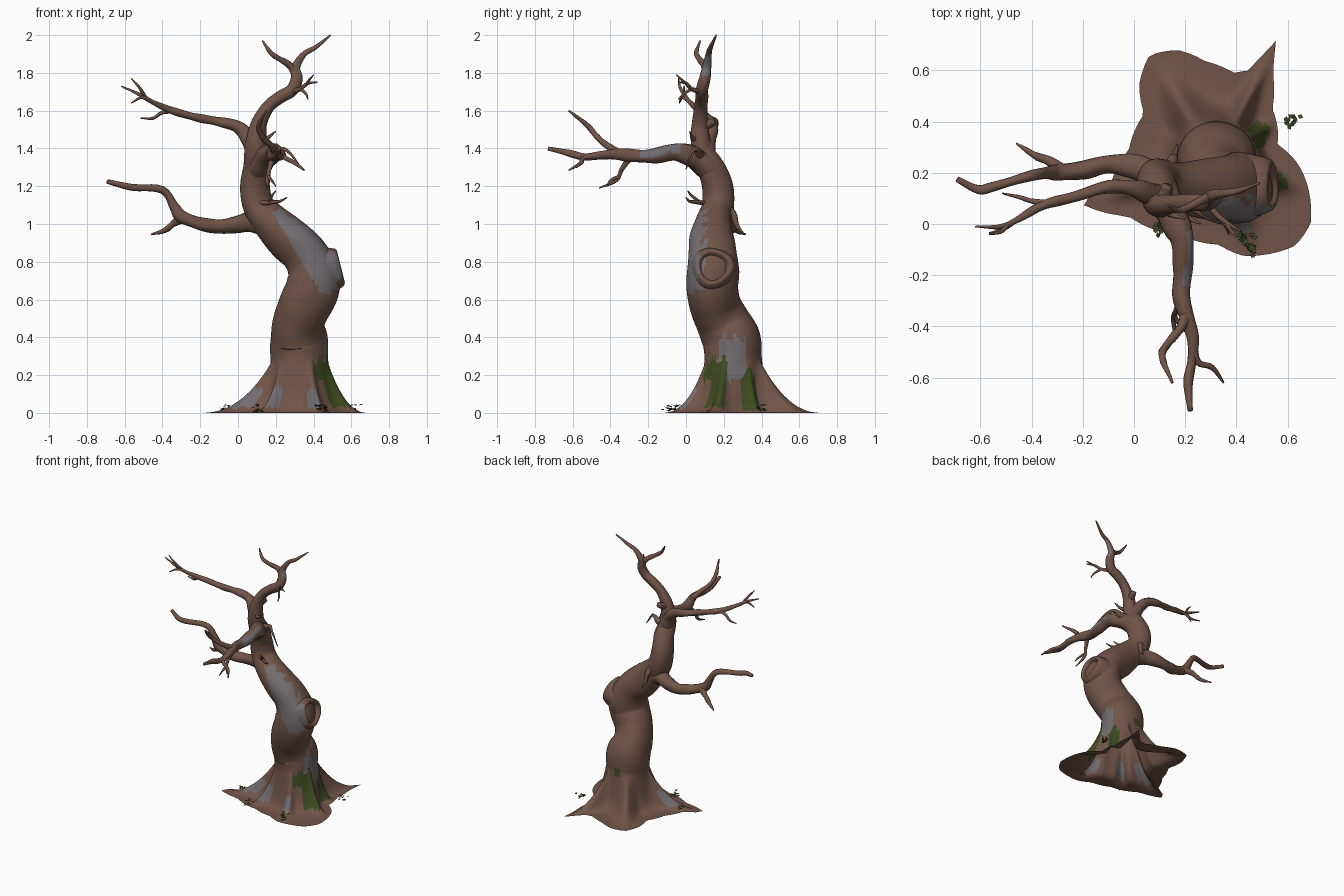
import bpy, math, random
from mathutils import Vector

random.seed(4)


def material(name, rgb):
    m = bpy.data.materials.new(name)
    m.diffuse_color = (*rgb, 1)
    return m


MATS = [material("brown bark", (.165, .088, .063)),
        material("grey bark", (.165, .15, .16)),
        material("green moss", (.048, .068, .014))]


def add_object(name, verts, faces, rule=None, smooth=True):
    me = bpy.data.meshes.new(name)
    me.from_pydata([tuple(v) for v in verts], [], faces)
    for m in MATS:
        me.materials.append(m)
    for p in me.polygons:
        p.use_smooth = smooth
        if rule:
            p.material_index = rule(p.center, p.normal)
    ob = bpy.data.objects.new(name, me)
    bpy.context.collection.objects.link(ob)
    return ob


def spline(pts, steps):
    """Catmull-Rom through (x, y, z, radius) stations"""
    P = [Vector(p) for p in pts]
    P = [2 * P[0] - P[1]] + P + [2 * P[-1] - P[-2]]
    out = []
    for i in range(1, len(P) - 2):
        a, b, c, d = P[i - 1:i + 3]
        for k in range(steps):
            t = k / steps
            out.append(.5 * (2 * b + (c - a) * t + (2 * a - 5 * b + 4 * c - d) * t * t
                             + (3 * b - a - 3 * c + d) * t ** 3))
    return out + [P[-2]]


def tube_rings(pts, sides, steps, bump, ref=None):
    path = spline(pts, steps)
    pos = [p.to_3d() for p in path]
    d = pos[-1] - pos[0]
    if ref is None:
        k = min(range(3), key=lambda i: abs(d[i]))
        ref = Vector([float(i == k) for i in range(3)])
    u, rings, dist = ref, [], 0
    for i, p in enumerate(pos):
        t = (pos[min(i + 1, len(pos) - 1)] - pos[max(i - 1, 0)]).normalized()
        u = (u - u.dot(t) * t).normalized()
        v = t.cross(u)
        if i:
            dist += (p - pos[i - 1]).length
        ring = []
        for j in range(sides):
            a = 2 * math.pi * j / sides
            q = dist / max(pts[0][3], .02)
            f = 1 + bump * min(1, i / 6) * (math.sin(3 * a + 1.3 * q) + .7 * math.sin(2 * a - 2.1 * q + 1)
                                            + .9 * math.sin(2.9 * q))
            ring.append(p + path[i][3] * f * (math.cos(a) * u + math.sin(a) * v))
        rings.append(ring)
    return rings


def loft(name, rings, rule=None):
    n = len(rings[0])
    verts = [v for r in rings for v in r]
    faces = [(i * n + j, i * n + (j + 1) % n, (i + 1) * n + (j + 1) % n, (i + 1) * n + j)
             for i in range(len(rings) - 1) for j in range(n)]
    faces.append(tuple(range(len(verts) - n, len(verts))))
    return add_object(name, verts, faces, rule)


def limb(name, pts, sides=12, rule=None, bump=.05):
    return loft(name, tube_rings(pts, sides, 5, bump), rule)


# Trunk path, running into the tallest branch
TRUNK = [(.325, .25, .28, .152), (.32, .245, .38, .15), (.315, .2, .47, .143), (.345, .155, .56, .138),
         (.395, .135, .66, .135), (.4, .14, .75, .138), (.35, .14, .85, .125), (.26, .14, .93, .113),
         (.165, .15, 1.02, .098), (.105, .17, 1.1, .084), (.088, .165, 1.2, .078), (.1, .13, 1.3, .073),
         (.095, .09, 1.38, .06), (.1, .075, 1.46, .05), (.115, .075, 1.54, .041), (.16, .08, 1.62, .035),
         (.22, .085, 1.67, .034), (.285, .085, 1.71, .032), (.31, .1, 1.77, .03), (.305, .11, 1.83, .024),
         (.35, .12, 1.9, .016), (.41, .13, 1.935, .012), (.49, .16, 2.0, .004)]
CX, CY, N = .325, .25, 96

# Outline of the spreading root skirt, seen from above
OUTLINE = [(-.22, .085), (-.09, .16), (-.02, .29), (.04, .43), (.02, .545), (.06, .66), (.17, .68), (.28, .635),
           (.39, .59), (.46, .6), (.555, .735), (.54, .6), (.54, .45), (.56, .31), (.64, .235), (.685, .12),
           (.69, 0), (.63, -.085), (.51, -.12), (.43, -.125), (.33, -.08), (.18, -.04), (-.02, .03)]
polar = sorted((math.atan2(y - CY, x - CX) % math.tau, math.hypot(x - CX, y - CY)) for x, y in OUTLINE)
polar = [(polar[-1][0] - math.tau, polar[-1][1])] + polar + [(polar[0][0] + math.tau, polar[0][1])]


def reach(a):
    for (a0, r0), (a1, r1) in zip(polar, polar[1:]):
        if a0 <= a <= a1:
            return r0 + (r1 - r0) * (a - a0) / (a1 - a0)


ROOTS = [(64, 12), (122, 17), (197, 13), (230, 10), (291, 11), (32, 11), (342, 11)]


def ridge(deg):
    return max(math.exp(-(((deg - c + 180) % 360 - 180) / w) ** 2) for c, w in ROOTS)


def bark_rule(c, n):
    z, a = c.z, math.degrees(math.atan2(c.y - CY, c.x - CX))
    w = .02 * math.sin(a * .25) + .01 * math.sin(a * .6)
    if z < .45:
        if .03 < z < .28 + w and -64 < a < -12 and (z > .17 or a > -42):
            return 2
        if 15 < a < 46 and .012 < z < .22 + w or 86 < a < 104 and .25 < z < .32:
            return 2
        if -32 < a < 27 and .17 < z < .4 + w:
            return 1
        if .025 < z < .13 and any(abs(a % 360 - r) < 8 for r in (199, 232, 290)):
            return 1
    elif .64 < z < 1.08 and c.y < .1 + w and c.x > .17 + (1.08 - z) * .6:
        return 1
    elif 1.78 < z < 1.9 and n.x > .5:
        return 1
    return 0


# Trunk and root skirt as one skin
rings = tube_rings(TRUNK, N, 5, .032, Vector((1, 0, 0)))
skirt = []
for k in range(18, 0, -1):
    t = (k / 18) ** 1.5
    ring = []
    for j in range(N):
        a = math.tau * j / N
        v, R = rings[0][j], reach(a)
        power = 7 - 4.8 * ridge(math.degrees(a))
        ring.append(Vector((v.x + (CX + R * math.cos(a) - v.x) * t, v.y + (CY + R * math.sin(a) - v.y) * t,
                            v.z * (1 - t) ** power)))
    skirt.append(ring)
loft("trunk_and_roots", skirt + rings, bark_rule)

# Hollow stub of a lost limb on the right side
axis = Vector((1, .05, .25)).normalized()
side = Vector((0, 1, 0))
up = axis.cross(side)
hollow = []
for r, h in [(.135, -.09), (.122, -.03), (.11, .015), (.1, .038), (.086, .046), (.074, .036), (.066, .015),
             (.055, .004), (.02, .002)]:
    hollow.append([Vector((.5, .145, .765)) + axis * h
                   + r * (1 + .06 * math.sin(3 * a + 1)) * (math.cos(a) * side + math.sin(a) * up)
                   for a in (math.tau * j / 28 for j in range(28))])
loft("hollow_knot", hollow, lambda c, n: 1 if c.y < .07 and c.z > .66 and n.x < .9 else 0)

# Lower left limb
limb("lower_left_limb", [(.17, .15, 1.0, .075), (.08, .19, 1.015, .06), (0, .225, 1.0, .046), (-.1, .235, .987, .038),
                         (-.2, .21, 1.0, .035), (-.3, .2, 1.04, .032), (-.335, .2, 1.09, .026), (-.4, .19, 1.18, .02),
                         (-.55, .145, 1.193, .018), (-.61, .135, 1.205, .017), (-.69, .175, 1.225, .012)], 14)
limb("lower_left_fork", [(-.27, .2, 1.03, .028), (-.33, .245, 1.01, .019), (-.39, .27, .965, .014),
                         (-.46, .315, .945, .004)])

# Upper left limb
limb("upper_left_limb", [(.1, .1, 1.37, .055), (.06, .115, 1.45, .045), (0, .14, 1.515, .033), (-.1, .145, 1.54, .025),
                         (-.22, .11, 1.565, .021), (-.35, .075, 1.6, .019), (-.45, .02, 1.645, .013),
                         (-.52, -.01, 1.685, .01), (-.62, -.01, 1.73, .003)], 14)
limb("upper_left_twig_a", [(-.33, .08, 1.6, .014), (-.4, .09, 1.59, .01), (-.45, .105, 1.56, .008),
                           (-.515, .12, 1.56, .003)], 8)
limb("upper_left_twig_b", [(-.49, 0, 1.67, .01), (-.52, -.03, 1.72, .008), (-.565, -.04, 1.77, .003)], 8)
limb("upper_left_twig_c", [(-.46, .015, 1.65, .01), (-.51, -.02, 1.67, .008), (-.565, -.035, 1.64, .003)], 8)

# Front limb
limb("front_limb", [(.1, .14, 1.28, .07), (.135, .06, 1.34, .062), (.175, -.02, 1.375, .052), (.19, -.08, 1.38, .045),
                    (.19, -.18, 1.36, .038), (.185, -.28, 1.36, .034), (.21, -.37, 1.37, .03), (.23, -.45, 1.365, .022),
                    (.225, -.54, 1.355, .019), (.212, -.62, 1.375, .018), (.22, -.73, 1.4, .01)], 14,
     lambda c, n: 1 if n.x > .3 and n.z > -.2 and -.24 < c.y < -.03 else 0)
limb("front_fork_up", [(.205, -.35, 1.37, .024), (.18, -.41, 1.41, .018), (.13, -.47, 1.46, .015),
                       (.11, -.52, 1.52, .014), (.15, -.62, 1.6, .005)])
limb("front_twig_down", [(.19, -.29, 1.36, .018), (.165, -.34, 1.29, .012), (.155, -.37, 1.23, .01),
                         (.16, -.46, 1.19, .003)], 8)
limb("front_twig_small", [(.16, -.36, 1.25, .009), (.18, -.4, 1.23, .007), (.2, -.42, 1.2, .003)], 8)
limb("front_twig_right", [(.23, -.46, 1.365, .017), (.25, -.54, 1.35, .013), (.305, -.56, 1.32, .011),
                          (.35, -.62, 1.285, .004)], 8)

# Crown fork and crown twigs
limb("crown_fork", [(.31, .1, 1.78, .024), (.28, .1, 1.835, .019), (.21, .065, 1.88, .014), (.17, .055, 1.91, .012),
                    (.13, .075, 1.97, .004)])
limb("crown_twig_a", [(.285, .08, 1.7, .016), (.33, .03, 1.715, .011), (.37, 0, 1.745, .009), (.42, -.03, 1.75, .003)], 8)
limb("crown_twig_b", [(.36, .01, 1.735, .009), (.375, -.02, 1.76, .007), (.4, -.05, 1.79, .003)], 8)
limb("crown_twig_c", [(.33, .03, 1.715, .009), (.36, -.01, 1.69, .007), (.37, -.04, 1.66, .003)], 8)

# Twigs and stubs on the upper trunk
limb("trunk_twig_a", [(.11, .11, 1.11, .015), (.18, .06, 1.115, .011), (.22, .02, 1.12, .008), (.26, 0, 1.14, .003)], 8)
limb("trunk_twig_b", [(.16, .08, 1.11, .009), (.18, .03, 1.15, .007), (.2, .01, 1.175, .003)], 8)
limb("trunk_spike", [(.13, .2, 1.1, .03), (.15, .25, 1.05, .02), (.16, .27, .99, .012), (.17, .31, .945, .003)], 8)
limb("trunk_stub_a", [(.11, .075, 1.52, .03), (.12, .12, 1.53, .025), (.13, .15, 1.545, .02)], 10)
limb("trunk_stub_b", [(.11, .08, 1.36, .03), (.18, .07, 1.37, .024), (.23, .06, 1.395, .013), (.27, .03, 1.38, .008),
                      (.34, .0, 1.29, .003)], 10)
limb("trunk_stub_c", [(.11, .07, 1.5, .02), (.14, .04, 1.45, .014), (.2, .02, 1.49, .003)], 8)

# Moss tufts of small leaves round the roots
verts, faces = [], []
for cx, cy in [(-.07, .15), (.1, -.02), (.43, -.05), (.46, -.1), (.61, .41)]:
    for i in range(12):
        base = Vector((cx + random.gauss(0, .012), cy + random.gauss(0, .014), random.uniform(.005, .04)))
        a = random.uniform(0, math.tau)
        out = Vector((math.cos(a), math.sin(a), random.uniform(-.2, .7))) * .024
        wide = Vector((-math.sin(a), math.cos(a), random.uniform(-.4, .4))) * .009
        k = len(verts)
        verts += [base, base + out * .5 + wide, base + out, base + out * .5 - wide]
        faces.append((k, k + 3, k + 2, k + 1))
add_object("moss_tufts", verts, faces, lambda c, n: 2, False)
